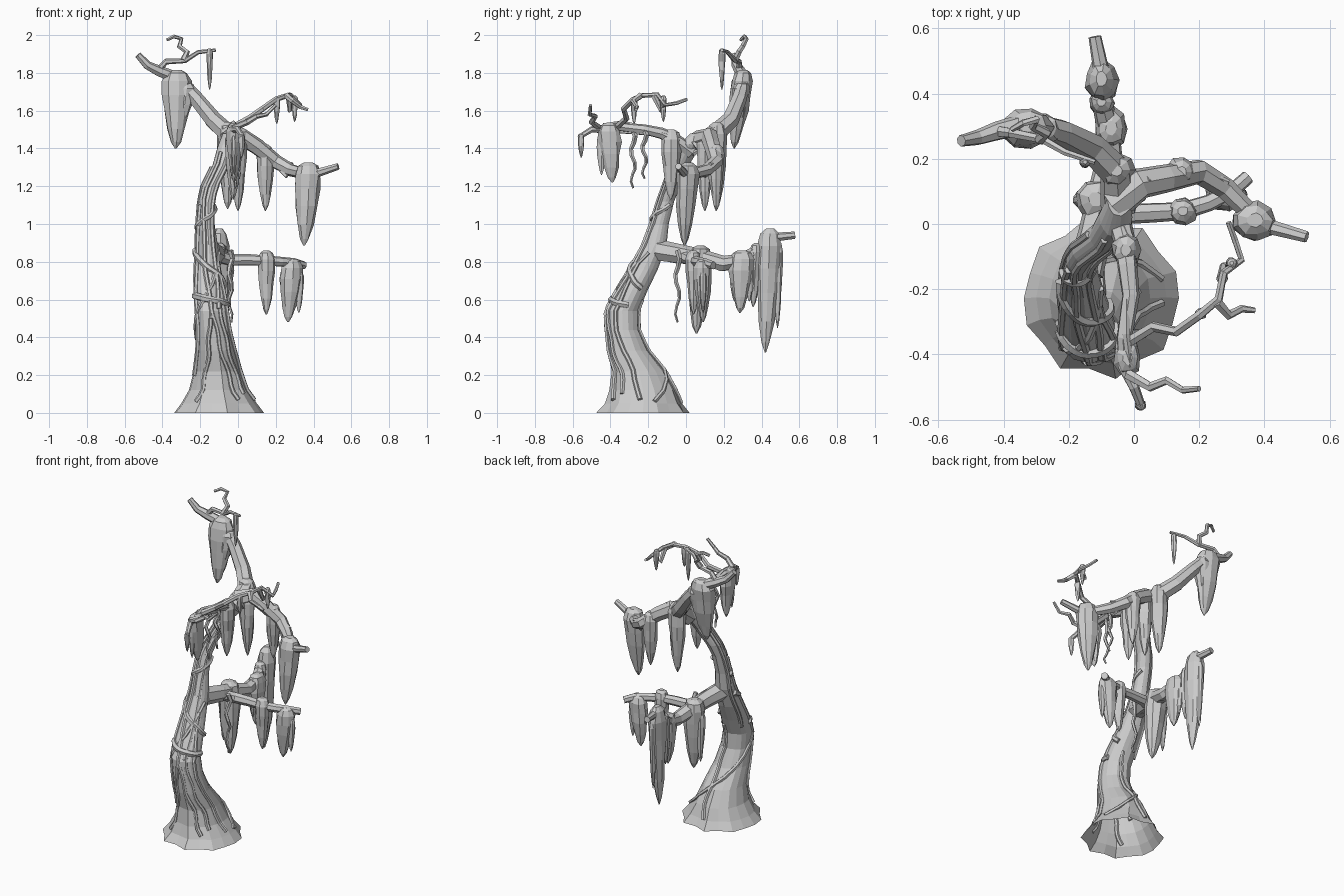
import bpy, bmesh, math, random
from mathutils import Vector
random.seed(4)
tau = math.tau

def loft(name, rings, cap=True):
    """Skin a list of vertex rings with quads and close the ends."""
    bm = bmesh.new()
    rows = [[bm.verts.new(p) for p in r] for r in rings]
    n = len(rows[0])
    for a, b in zip(rows, rows[1:]):
        for i in range(n):
            bm.faces.new((a[i], a[(i+1) % n], b[(i+1) % n], b[i]))
    if cap:
        bm.faces.new(rows[0][::-1])
    bm.faces.new(rows[-1])
    bmesh.ops.recalc_face_normals(bm, faces=bm.faces)
    me = bpy.data.meshes.new(name)
    bm.to_mesh(me)
    bm.free()
    ob = bpy.data.objects.new(name, me)
    bpy.context.collection.objects.link(ob)
    return ob

def tube(name, pts, r0, r1, n=6):
    """Tapered faceted tube through points."""
    pts = [Vector(p) for p in pts]
    rings, side = [], None
    for i, p in enumerate(pts):
        d = (pts[min(i+1, len(pts)-1)] - pts[max(i-1, 0)]).normalized()
        ref = side if side else (Vector((0, 0, 1)) if abs(d.z) < .8 else Vector((1, 0, 0)))
        side = (ref - d*ref.dot(d)).normalized()
        up = d.cross(side)
        r = r0 + (r1-r0)*i/(len(pts)-1)
        rings.append([p + r*(side*math.cos(tau*k/n) + up*math.sin(tau*k/n)) for k in range(n)])
    return loft(name, rings)

PROFILE = [(0, .35), (.04, .75), (.14, 1), (.32, .97), (.52, .84), (.75, .62), (.92, .34), (1, .06)]

def moss(x, y, top, bottom, rx, ry, lean=(0, 0), tails=0):
    """Hanging moss clump: domed top, tapering to a drip; optional side tails."""
    n, rings = 9, []
    for t, w in PROFILE:
        j = [random.uniform(.88, 1.1) for _ in range(n)]
        rings.append([(x + lean[0]*t + rx*w*j[k]*math.cos(tau*k/n),
                       y + lean[1]*t + ry*w*j[k]*math.sin(tau*k/n),
                       top + (bottom-top)*t) for k in range(n)])
    loft("hanging_moss", rings)
    for s in range(tails):
        sg = 1 if s % 2 else -1
        ox, oy = (rx*.6*sg, 0) if rx > ry else (0, ry*.6*sg)
        moss(x+ox, y+oy, top-.06, bottom + (top-bottom)*(.06+.16*random.random()), rx*.42, ry*.42)

# Trunk: x, y, z, rx, ry
TRUNK = [(-.10, -.228, 0, .238, .235), (-.10, -.225, .05, .2, .2), (-.105, -.228, .12, .155, .175),
         (-.11, -.25, .22, .125, .142), (-.12, -.305, .33, .105, .108), (-.13, -.335, .44, .093, .088),
         (-.14, -.338, .54, .088, .088), (-.15, -.285, .65, .082, .082), (-.16, -.225, .76, .07, .075),
         (-.165, -.165, .89, .058, .062), (-.17, -.14, 1.0, .046, .048), (-.165, -.108, 1.12, .043, .045),
         (-.145, -.078, 1.2, .044, .046), (-.09, -.035, 1.31, .045, .05), (-.055, .02, 1.42, .05, .06),
         (-.045, .07, 1.48, .035, .045)]
N = 18
rings = []
for i, (x, y, z, rx, ry) in enumerate(TRUNK):
    amp = .07 if i == 0 else .035 if i < 3 else .025
    rings.append([(x + rx*(1+amp*math.sin(8*tau*k/N))*math.cos(tau*k/N),
                   y + ry*(1+amp*math.sin(8*tau*k/N))*math.sin(tau*k/N), z) for k in range(N)])
loft("trunk", rings, cap=False)

def on_trunk(deg, z):
    """Point on the bark at an angle and height."""
    for a, b in zip(TRUNK, TRUNK[1:]):
        if z <= b[2]:
            break
    t = (z-a[2])/(b[2]-a[2])
    x, y, _, rx, ry = (p+(q-p)*t for p, q in zip(a, b))
    g = math.radians(deg)
    return (x+rx*math.cos(g), y+ry*math.sin(g), z)

def vine(a0, z0, a1, z1, wob=3, r=.013, steps=14):
    pts = [on_trunk(a0+(a1-a0)*i/steps + wob*math.sin(i*1.1+a0), z0+(z1-z0)*i/steps)
           for i in range(steps+1)]
    tube("trunk_vine", pts, r, r*.9, 6)

# Straight climbing vines and roots, then wrapped ones
for a0, z0, a1, z1 in [(232, .06, 262, .5), (305, .07, 270, .6), (325, .1, 300, .58), (355, .07, 325, .8),
                       (15, .06, 350, .85), (90, .05, 70, .6), (205, .2, 215, 1.1), (270, .5, 240, 1.38),
                       (300, .55, 320, 1.4), (150, .6, 170, 1.3)]:
    vine(a0, z0, a1, z1)
vine(180, .86, 390, .66, 3, .018)
vine(200, .62, 370, .57, 3, .02)
vine(180, .98, 400, 1.1, 3, .015, 18)

# Main branches
A = [(-.045, .05, 1.40), (-.055, .16, 1.48), (-.13, .235, 1.55), (-.22, .28, 1.66), (-.32, .31, 1.77),
     (-.42, .285, 1.81), (-.48, .265, 1.84), (-.53, .255, 1.895)]
tube("back_left_branch", A, .058, .018, 7)
B = [(-.06, .06, 1.44), (.02, .125, 1.46), (.1, .14, 1.41), (.2, .16, 1.33), (.28, .11, 1.285),
     (.36, .03, 1.265), (.42, -.01, 1.27), (.53, -.04, 1.305)]
tube("right_branch", B, .055, .018, 7)
C = [(-.05, .03, 1.38), (-.03, -.05, 1.44), (-.02, -.13, 1.48), (-.01, -.22, 1.5), (-.03, -.35, 1.515),
     (-.03, -.44, 1.5), (.0, -.5, 1.5), (.025, -.565, 1.46)]
tube("front_branch", C, .038, .013, 7)
D = [(-.15, -.15, .86), (-.12, -.03, .84), (-.1, .08, .82), (-.075, .2, .79), (-.08, .3, .81),
     (-.1, .38, .86), (-.1, .47, .93), (-.12, .575, .94)]
tube("back_lower_branch", D, .058, .02, 7)
E = [(-.14, -.04, .84), (-.04, .03, .81), (.06, .035, .81), (.15, .04, .805), (.23, .065, .80),
     (.3, .1, .795), (.35, .145, .78)]
tube("right_lower_branch", E, .035, .022, 7)

# Vines lying on the branches
for path, r in ((A[:5], .036), (B[:5], .034), (C[:6], .024), (D[:5], .04)):
    for ph in (0, 2.6):
        tube("branch_vine", [(x + r*.8*math.sin(i+ph), y + r*.5*math.cos(i+ph), z + r*math.cos(i*.8+ph))
                             for i, (x, y, z) in enumerate(path)], .014, .011, 5)

# Twigs
TWIGS = [
    [(-.42, .285, 1.815), (-.38, .28, 1.86), (-.28, .26, 1.865), (-.21, .22, 1.91), (-.12, .19, 1.92)],
    [(-.29, .26, 1.865), (-.27, .28, 1.91), (-.31, .3, 1.94), (-.3, .32, 1.98), (-.34, .31, 1.993), (-.375, .29, 1.975)],
    [(-.03, -.37, 1.51), (.06, -.315, 1.56), (.13, -.33, 1.61), (.2, -.28, 1.66), (.26, -.23, 1.68),
     (.275, -.15, 1.685), (.33, -.11, 1.63), (.31, -.05, 1.64), (.29, .005, 1.66)],
    [(.255, -.24, 1.68), (.29, -.28, 1.65), (.33, -.26, 1.62), (.37, -.265, 1.605)],
    [(.27, -.17, 1.68), (.275, -.13, 1.6), (.32, -.12, 1.63)],
    [(-.02, -.46, 1.51), (.05, -.5, 1.54), (.1, -.48, 1.57), (.15, -.51, 1.58), (.2, -.505, 1.63)],
]
for t in TWIGS:
    tube("twig", t, .018, .009, 6)

# Moss: x, y, top, bottom, rx, ry, lean, tails
moss(-.325, .305, 1.815, 1.40, .078, .06, (-.005, -.05))
moss(-.275, .295, 1.75, 1.52, .055, .05, (-.03, -.02))
moss(-.055, .165, 1.54, 1.08, .056, .052)
moss(.145, .16, 1.42, 1.07, .047, .045)
moss(.37, .012, 1.325, .885, .07, .06, (-.02, -.02))
moss(0, .1, 1.48, 1.07, .045, .045)
moss(-.025, -.08, 1.5, 1.13, .045, .055)
moss(-.02, -.41, 1.535, 1.22, .042, .062, (0, .02), 1)
moss(-.115, .075, .885, .42, .072, .066, (.02, -.02), 1)
moss(-.07, .295, .86, .53, .05, .066, (0, -.01), 2)
moss(-.1, .445, .975, .32, .052, .066, (0, -.025), 2)
moss(-.1, .375, .9, .56, .04, .04, (0, -.02))
moss(.15, .04, .86, .52, .046, .042)
moss(.285, .09, .815, .48, .062, .05, (-.02, 0), 2)

# Thin drips from the twigs
for x, y, t, b in [(-.15, .19, 1.93, 1.71), (.205, -.275, 1.67, 1.53), (.02, -.555, 1.48, 1.35),
                   (.3, -.12, 1.68, 1.54)]:
    moss(x, y, t, b, .018, .018)

# Loose wavy vines hanging free
for x, y, t, b in [(-.02, -.28, 1.5, 1.19), (.0, -.22, 1.5, 1.24), (-.04, -.045, .86, .48)]:
    tube("hanging_vine", [(x+.01*math.sin(i*1.7), y+.012*math.sin(i*1.4), t+(b-t)*i/9)
                          for i in range(10)], .015, .006, 5)
